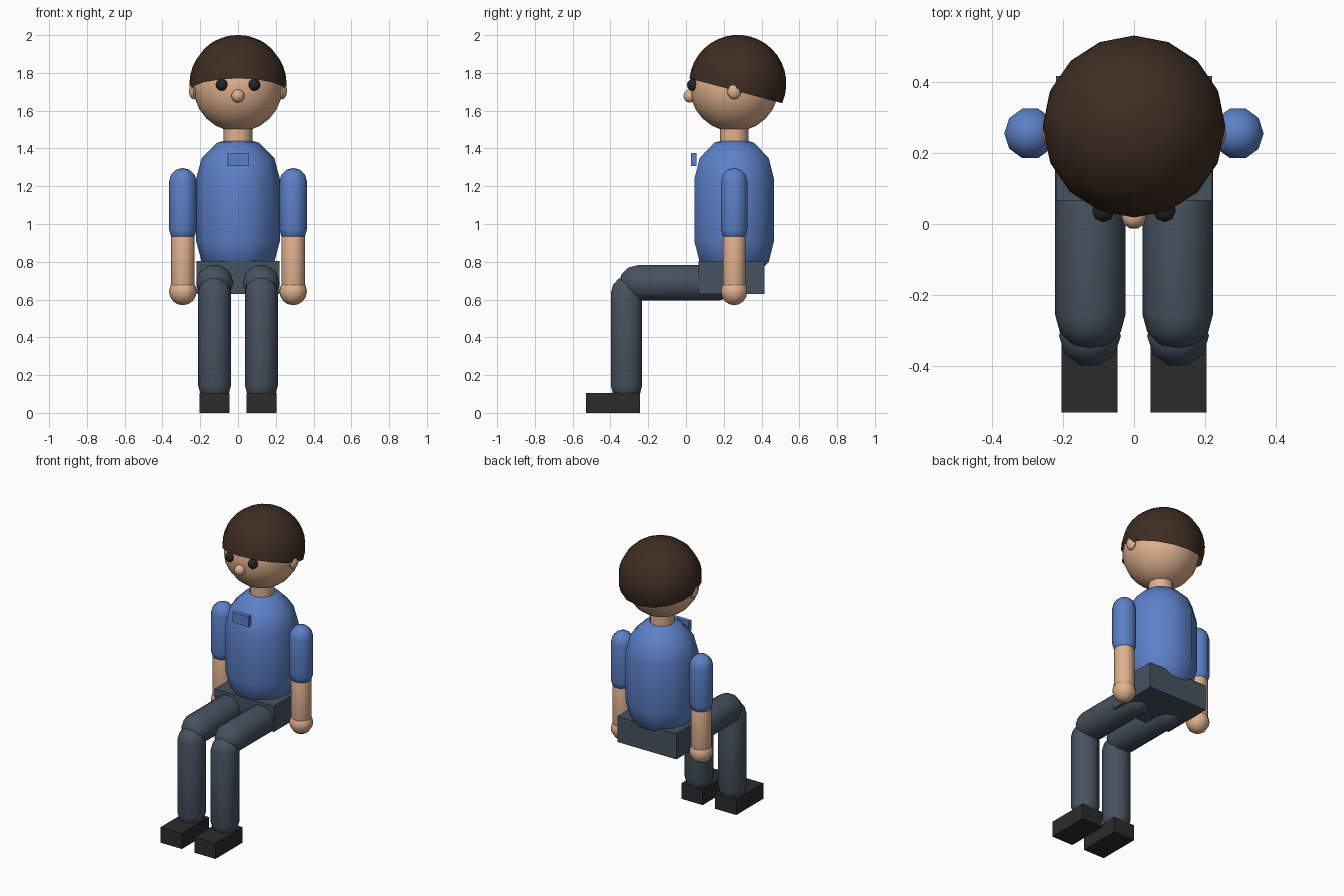
import bpy, bmesh, math
from mathutils import Matrix

if "Cube" in bpy.data.objects:
    bpy.data.objects.remove(bpy.data.objects["Cube"])


def material(name, rgb):
    m = bpy.data.materials.new(name)
    lin = [(c / 255 / 12.92) if c < 10 else ((c / 255 + 0.055) / 1.055) ** 2.4 for c in rgb]
    m.diffuse_color = (*lin, 1)
    m.use_nodes = True
    m.node_tree.nodes["Principled BSDF"].inputs["Base Color"].default_value = m.diffuse_color
    return m


SKIN = material("skin", (224, 178, 144))
HAIR = material("dark_brown_hair", (62, 45, 34))
SHIRT = material("blue_shirt", (92, 128, 200))
TROUSERS = material("slate_trousers", (70, 82, 95))
SHOES = material("black_shoes", (43, 43, 43))
EYES = material("dark_eyes", (36, 36, 36))


def finish(name, bm, mat, matrix, smooth=True):
    bmesh.ops.recalc_face_normals(bm, faces=bm.faces)
    mesh = bpy.data.meshes.new(name)
    bm.to_mesh(mesh)
    bm.free()
    mesh.transform(matrix)
    mesh.materials.append(mat)
    ob = bpy.data.objects.new(name, mesh)
    bpy.context.collection.objects.link(ob)
    if smooth:
        bpy.ops.object.select_all(action='DESELECT')
        ob.select_set(True)
        bpy.context.view_layer.objects.active = ob
        bpy.ops.object.shade_smooth_by_angle(angle=math.radians(50))
    return ob


def lathe(name, profile, sides, mat, matrix):
    """Revolve (radius, z) points about z; zero radius makes a pole."""
    bm = bmesh.new()
    rings = []
    for r, z in profile:
        if r < 1e-5:
            rings.append([bm.verts.new((0, 0, z))] * sides)
        else:
            rings.append([bm.verts.new((r * math.cos(2 * math.pi * i / sides),
                                        r * math.sin(2 * math.pi * i / sides), z))
                          for i in range(sides)])
    for a, b in zip(rings, rings[1:]):
        for i in range(sides):
            j = (i + 1) % sides
            quad = list(dict.fromkeys((a[i], a[j], b[j], b[i])))
            if len(quad) > 2:
                bm.faces.new(quad)
    return finish(name, bm, mat, matrix)


def arc(r, start, end, steps, z=0):
    angles = [start + (end - start) * i / steps for i in range(steps + 1)]
    return [(r * math.sin(a), z + r * math.cos(a)) for a in angles]


def capsule(name, loc, r, low, high, mat, tilt=0):
    """Rounded rod whose straight part runs from low to high on its axis."""
    half = math.pi / 2
    profile = arc(r, 0, half, 3, high) + arc(r, half, math.pi, 3, low)
    return lathe(name, profile, 10, mat,
                 Matrix.Translation(loc) @ Matrix.Rotation(tilt, 4, 'X'))


def ball(name, loc, r, mat, sides, rows, scale=(1, 1, 1)):
    return lathe(name, arc(r, 0, math.pi, rows), sides, mat,
                 Matrix.Translation(loc) @ Matrix.Diagonal((*scale, 1)))


def box(name, lo, hi, mat):
    bm = bmesh.new()
    bmesh.ops.create_cube(bm, size=1)
    mid = [(a + b) / 2 for a, b in zip(lo, hi)]
    size = [b - a for a, b in zip(lo, hi)]
    return finish(name, bm, mat, Matrix.Translation(mid) @ Matrix.Diagonal((*size, 1)), False)


Y = 0.255  # depth of the upright body axis

# Head, hair cap tilted towards the back, nose and neck
ball("head", (0, Y, 1.725), 0.236, SKIN, 16, 12)
lathe("hair", arc(0.257, 0, math.pi * 0.55, 10), 16, HAIR,
      Matrix.Translation((0, 0.274, 1.744)) @ Matrix.Rotation(-0.26, 4, 'X'))
ball("nose", (0, 0.02, 1.678), 0.035, SKIN, 10, 8)
lathe("neck", [(0, 1.40), (0.076, 1.40), (0.076, 1.53), (0, 1.53)], 12, SKIN,
      Matrix.Translation((0, Y, 0)))

# Torso, chest badge and seat block
capsule("torso", (0, Y, 0), 0.222, 0.91, 1.238, SHIRT)
box("chest_badge", (-0.058, 0.027, 1.307), (0.058, 0.056, 1.376), SHIRT)
box("hips", (-0.22, 0.066, 0.63), (0.22, 0.416, 0.803), TROUSERS)

for side, s in (("left", 1), ("right", -1)):
    # Face details
    ball(side + "_eye", (s * 0.086, 0.037, 1.737), 0.032, EYES, 8, 6)
    ball(side + "_ear", (s * 0.235, Y, 1.705), 0.045, SKIN, 8, 6, (0.55, 0.84, 1))
    # Arms hanging straight down
    capsule(side + "_upper_arm", (s * 0.292, Y, 0), 0.073, 0.972, 1.224, SHIRT)
    capsule(side + "_forearm", (s * 0.292, Y, 0), 0.063, 0.68, 0.93, SKIN)
    ball(side + "_hand", (s * 0.292, Y, 0.643), 0.073, SKIN, 10, 8)
    # Legs bent at the knee
    capsule(side + "_thigh", (s * 0.123, 0, 0.688), 0.099, -0.17, 0.255, TROUSERS, math.pi / 2)
    capsule(side + "_shin", (s * 0.124, -0.315, 0), 0.087, 0.145, 0.635, TROUSERS)
    box(side + "_shoe", (s * 0.125 - 0.079, -0.53, 0), (s * 0.125 + 0.079, -0.243, 0.105), SHOES)
